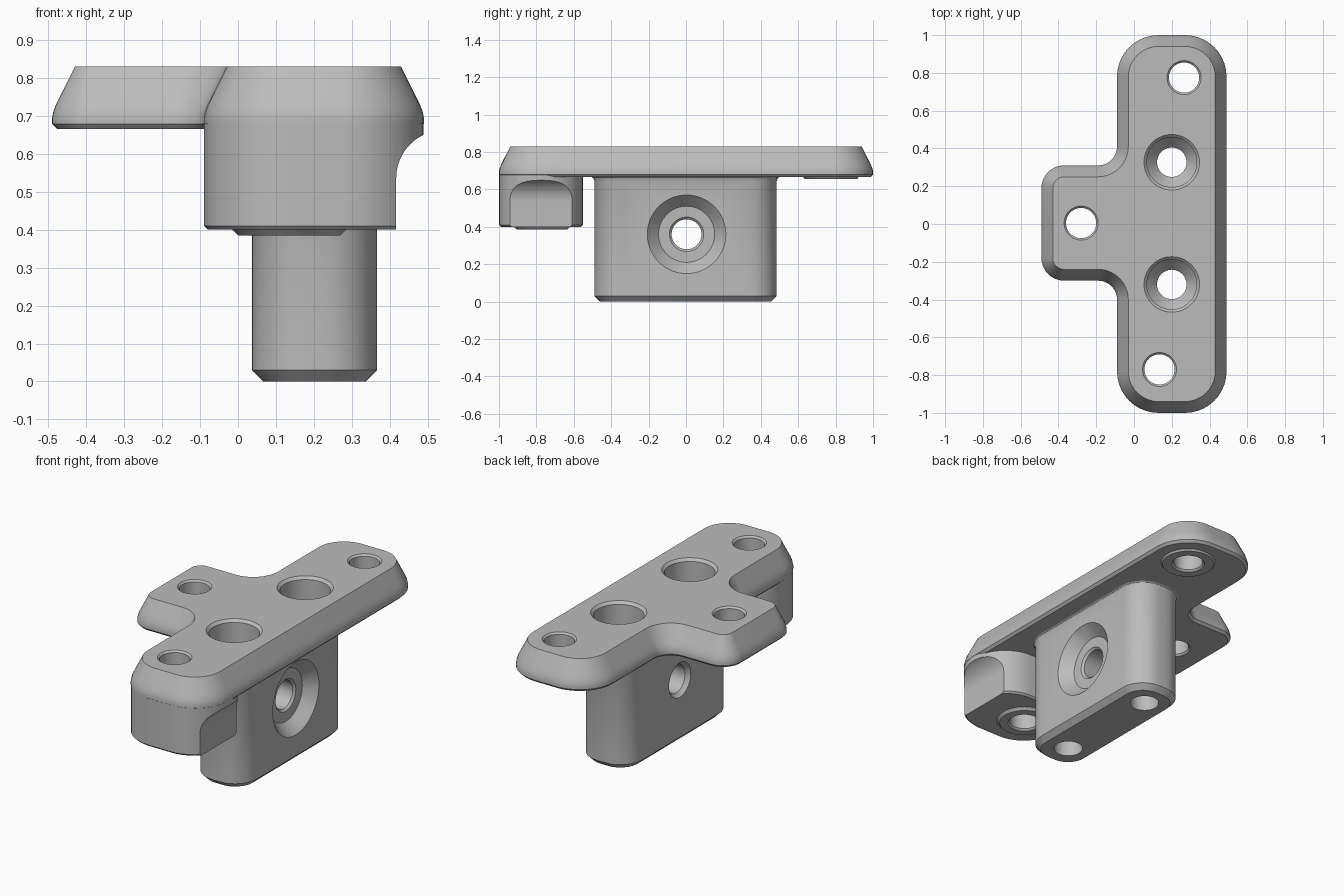
import bpy, bmesh, math
from mathutils import Vector, Matrix

cube = bpy.data.objects.get("Cube")
if cube:
    bpy.data.objects.remove(cube, do_unlink=True)

grey = bpy.data.materials.new("cast grey")
grey.use_nodes = True
colour = (0.5, 0.5, 0.5, 1)
grey.diffuse_color = colour
grey.node_tree.nodes["Principled BSDF"].inputs["Base Color"].default_value = colour


def rounded(corners, inset=0.0, steps=10):
    """Offset outline of a counter-clockwise (x, y, radius) polygon with rounded corners."""
    loop = []
    for i, (x, y, r) in enumerate(corners):
        p = Vector((x, y))
        a = (p - Vector(corners[i - 1][:2])).normalized()
        b = (Vector(corners[(i + 1) % len(corners)][:2]) - p).normalized()
        turn = 1 if a.cross(b) > 0 else -1
        p += inset * (Vector((-a.y, a.x)) + Vector((-b.y, b.x)))
        r = max(r - turn * inset, 0.002)
        centre = p + r * (b - a)
        for k in range(steps + 1):
            t = k / steps * math.pi / 2
            loop.append(centre + r * (a * math.sin(t) - b * math.cos(t)))
    return loop


def circle(r, n=64):
    return [Vector((r * math.cos(k * math.tau / n), r * math.sin(k * math.tau / n))) for k in range(n)]


def loft(name, layers, matrix=Matrix()):
    """Closed solid through stacked (height, outline) layers."""
    bm = bmesh.new()
    rings = [[bm.verts.new((p.x, p.y, z)) for p in loop] for z, loop in layers]
    n = len(rings[0])
    for low, high in zip(rings, rings[1:]):
        for k in range(n):
            j = (k + 1) % n
            bm.faces.new((low[k], low[j], high[j], high[k]))
    bm.faces.new(rings[0][::-1])
    bm.faces.new(rings[-1])
    bmesh.ops.transform(bm, matrix=matrix, verts=bm.verts)
    bmesh.ops.recalc_face_normals(bm, faces=bm.faces)
    mesh = bpy.data.meshes.new(name)
    bm.to_mesh(mesh)
    bm.free()
    mesh.materials.append(grey)
    obj = bpy.data.objects.new(name, mesh)
    bpy.context.collection.objects.link(obj)
    return obj


def shaped(name, corners, profile):
    return loft(name, [(z, rounded(corners, inset)) for z, inset in profile])


def turned(name, profile, matrix):
    return loft(name, [(z, circle(r)) for z, r in profile], matrix)


def at(x, y):
    return Matrix.Translation((x, y, 0))


def box(x0, x1, y0, y1, r):
    return [(x0, y0, r), (x1, y0, r), (x1, y1, r), (x0, y1, r)]


# T-shaped top plate with sloping rim
outline = [(-0.09, -1, 0.22), (0.49, -1, 0.22), (0.49, 1, 0.22), (-0.09, 1, 0.22),
           (-0.09, 0.31, 0.1), (-0.49, 0.31, 0.12), (-0.49, -0.3, 0.12), (-0.09, -0.3, 0.1)]
plate = shaped("top_plate", outline, [(0.665, 0.014), (0.679, 0), (0.695, 0), (0.71, 0.003),
                                      (0.73, 0.01), (0.75, 0.02), (0.83, 0.06)])

# Deep foot below the front end
foot = shaped("front_foot", box(-0.09, 0.49, -1, -0.55, 0.22),
              [(0.4, 0.011), (0.41, 0.001), (0.69, 0.001)])

# Upright stem with chamfered base and filleted top
stem = shaped("stem", box(0.037, 0.367, -0.49, 0.485, 0.14),
              [(0, 0.03), (0.03, 0), (0.645, 0), (0.66, -0.006), (0.668, -0.018)])

# Ring bosses around the two end bolt holes
front_boss = turned("front_boss", [(0.385, 0.135), (0.402, 0.152)], at(0.135, -0.77))
rear_boss = turned("rear_boss", [(0.655, 0.14), (0.668, 0.15)], at(0.265, 0.775))
parts = [plate, foot, stem, front_boss, rear_boss]

# Cutters: end and arm bolt holes
cutters = []
for x, y, base in ((0.135, -0.77, 0.385), (0.265, 0.775, 0.655), (-0.28, 0.005, 0.665)):
    cutters.append(turned("bolt_cutter", [(base - 0.02, 0.11), (base + 0.01, 0.08), (0.82, 0.08),
                                          (0.85, 0.11)], at(x, y)))

# Cutters: stepped screw bores down through the stem
for y in (0.327, -0.32):
    cutters.append(turned("bore_cutter", [(-0.05, 0.078), (0.28, 0.078), (0.34, 0.132),
                                          (0.815, 0.132), (0.85, 0.167)], at(0.2, y)))

# Cutter: countersunk cross hole
sideways = Matrix.Translation((0, 0.003, 0.36)) @ Matrix.Rotation(math.pi / 2, 4, 'Y')
cutters.append(turned("cross_cutter", [(0.0, 0.125), (0.05, 0.09), (0.06, 0.08), (0.29, 0.08),
                                       (0.302, 0.092), (0.303, 0.15), (0.367, 0.21), (0.4, 0.241)],
                      sideways))

# Cutter: concave scoop on the foot's left side
arc = [Vector((0.537 - 0.12 * math.cos(t), 0.535 + 0.125 * math.sin(t)))
       for t in (k / 16 * math.pi / 2 for k in range(17))]
scoop_loop = [Vector((0.417, 0.3))] + arc + [Vector((0.6, 0.66)), Vector((0.6, 0.3))]
scoop = loft("scoop_cutter", [(0.45, scoop_loop), (1.1, scoop_loop)],
             Matrix.Rotation(math.pi / 2, 4, 'X'))


def cut(obj, tools):
    for tool in tools:
        mod = obj.modifiers.new("cut", 'BOOLEAN')
        mod.operation = 'DIFFERENCE'
        mod.solver = 'EXACT'
        mod.object = tool
    bpy.context.view_layer.update()
    mesh = bpy.data.meshes.new_from_object(obj.evaluated_get(bpy.context.evaluated_depsgraph_get()))
    obj.modifiers.clear()
    obj.data = mesh


# Cut every part, then remove the cutters
for part in parts:
    cut(part, cutters + ([scoop] if part is foot else []))
for tool in cutters + [scoop]:
    bpy.data.objects.remove(tool, do_unlink=True)

# Smooth the rounds, keep chamfers sharp
bpy.ops.object.select_all(action='DESELECT')
for part in parts:
    part.select_set(True)
bpy.context.view_layer.objects.active = plate
bpy.ops.object.shade_smooth_by_angle(angle=math.radians(25))
